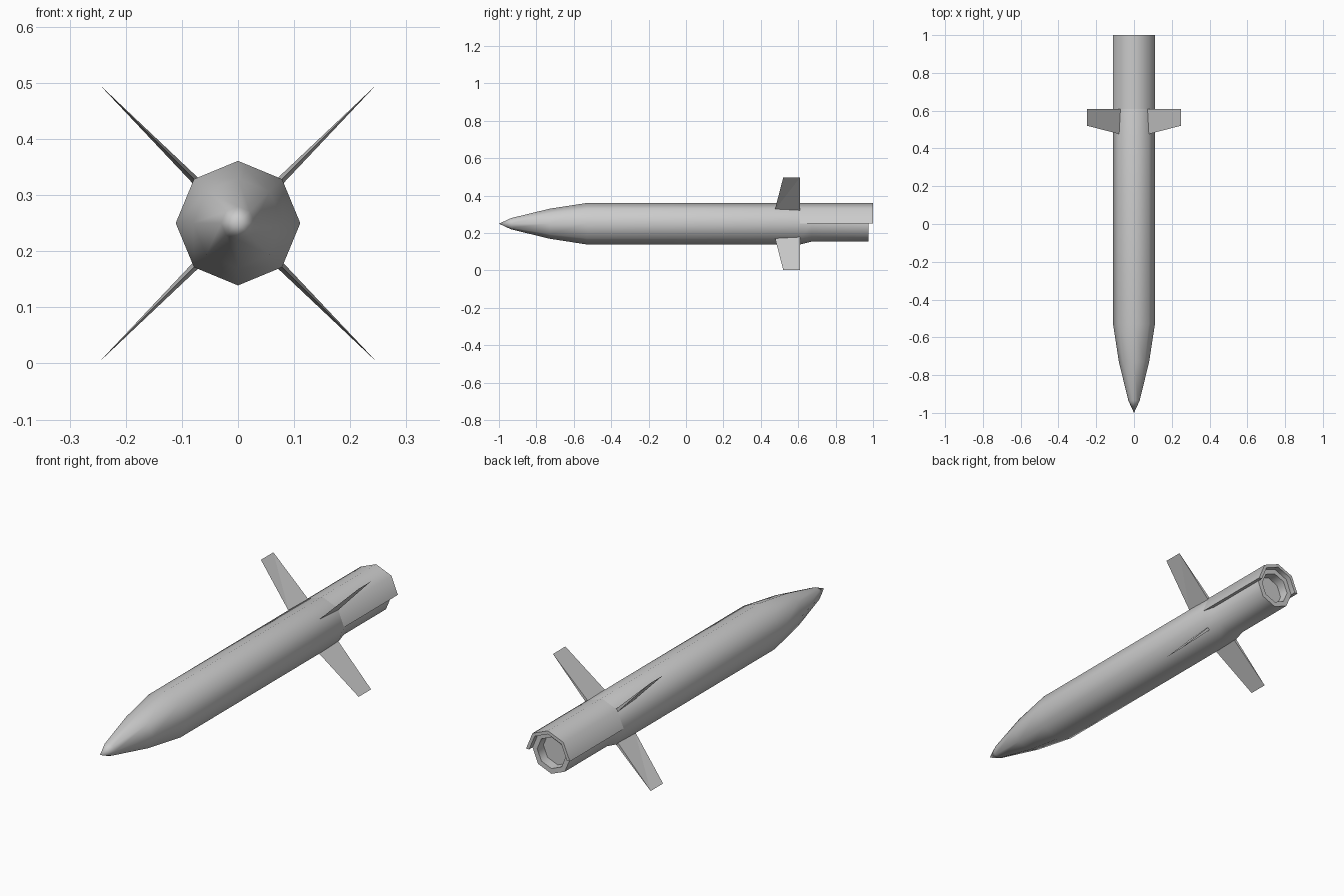
import bpy, bmesh
from math import sin, cos, pi, radians

if "Cube" in bpy.data.objects:
    bpy.data.objects.remove(bpy.data.objects["Cube"])

CZ = 0.25      # height of the long axis
SIDES = 8


def finish(name, bm, angle=50):
    bmesh.ops.remove_doubles(bm, verts=bm.verts, dist=1e-5)
    bmesh.ops.recalc_face_normals(bm, faces=bm.faces)
    me = bpy.data.meshes.new(name)
    bm.to_mesh(me)
    bm.free()
    ob = bpy.data.objects.new(name, me)
    bpy.context.collection.objects.link(ob)
    bpy.ops.object.select_all(action='DESELECT')
    ob.select_set(True)
    bpy.context.view_layer.objects.active = ob
    bpy.ops.object.shade_smooth_by_angle(angle=radians(angle))
    return ob


def lathe(name, profile, steps=SIDES, closed_profile=False):
    """Turn (y, radius) points about the long axis; fewer steps give a part turn."""
    bm = bmesh.new()
    full = steps == SIDES
    rings = []
    for i in range(steps if full else steps + 1):
        a = 2 * pi * i / SIDES
        rings.append([bm.verts.new((r * cos(a), y, CZ + r * sin(a))) for y, r in profile])
    n = len(profile)
    for i in range(steps):
        p, q = rings[i], rings[(i + 1) % len(rings)]
        for j in range(n if closed_profile else n - 1):
            k = (j + 1) % n
            loop = [p[j], p[k], q[k], q[j]]
            if profile[j][1] == 0:
                loop.remove(q[j])
            if profile[k][1] == 0:
                loop.remove(q[k])
            bm.faces.new(loop)
    if not full:
        bm.faces.new(rings[0])
        bm.faces.new(rings[-1])
    return finish(name, bm)


# Nose, main body, stepped-in tail tube and recessed nozzle
lathe("body", [(-1, 0), (-0.935, 0.03), (-0.73, 0.08), (-0.53, 0.111),
               (0.61, 0.111), (0.67, 0.096), (0.975, 0.096),
               (0.975, 0.072), (0.93, 0.072), (0.93, 0)])

# Upper half shroud over the tail tube
lathe("tail_shroud", [(0.61, 0.111), (1.0, 0.111), (1.0, 0.0955), (0.61, 0.0955)],
      steps=SIDES // 2, closed_profile=True)


# Four wedge fins: sharp leading edge, thick trailing root, knife-edge tip
def fin(name, angle):
    bm = bmesh.new()
    out = (cos(angle), sin(angle))
    side = (-sin(angle), cos(angle))

    def v(y, r, t):
        return bm.verts.new((out[0] * r + side[0] * t, y, CZ + out[1] * r + side[1] * t))

    lead, left, right = v(0.475, 0.104, 0), v(0.61, 0.104, 0.007), v(0.61, 0.104, -0.007)
    tip_front, tip_back = v(0.52, 0.3505, 0), v(0.61, 0.3505, 0)
    bm.faces.new((lead, left, tip_back, tip_front))
    bm.faces.new((lead, tip_front, tip_back, right))
    bm.faces.new((left, right, tip_back))
    bm.faces.new((lead, right, left))
    finish(name, bm, 5)


for i, label in enumerate(("upper_right", "upper_left", "lower_left", "lower_right")):
    fin("fin_" + label, radians(45 + 90 * i))
